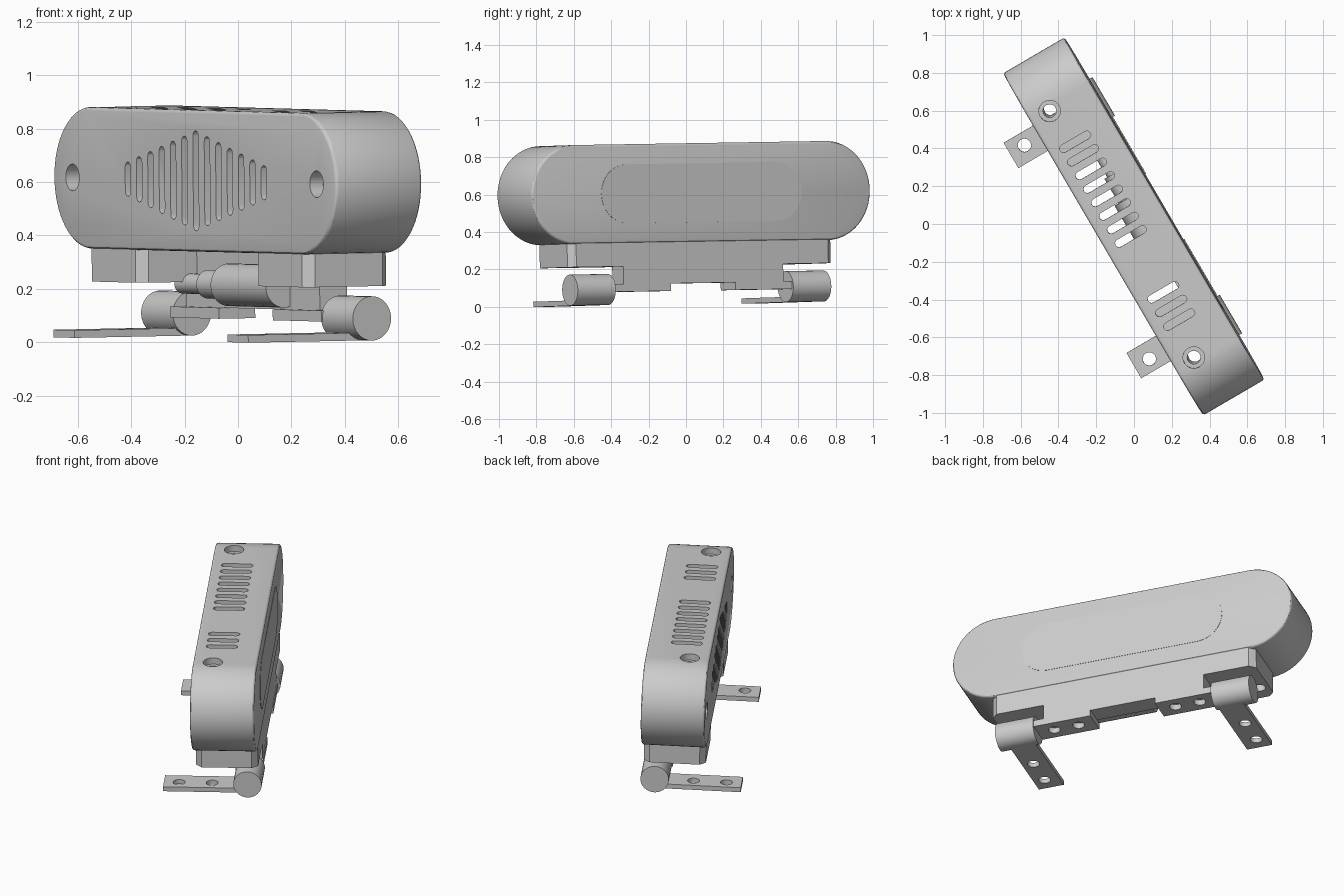
import bpy, bmesh
from math import pi, cos, sin, radians
from mathutils import Matrix

if "Cube" in bpy.data.objects:
    bpy.data.objects.remove(bpy.data.objects["Cube"])

grey = bpy.data.materials.new("plain_grey")
grey.use_nodes = True
grey.diffuse_color = (0.6, 0.6, 0.6, 1)
grey.node_tree.nodes["Principled BSDF"].inputs["Base Color"].default_value = (0.6, 0.6, 0.6, 1)

# Working frame: x along the body, y through its depth, z up; slightly tilted
FRAME = (Matrix.Translation((0.004, 0, 0)) @ Matrix.Rotation(radians(-59.7), 4, "Z")
         @ Matrix.Rotation(radians(1.0), 4, "X") @ Matrix.Rotation(radians(0.8), 4, "Y"))
PLANES = {"xy": lambda a, b, h: (a, b, h),
          "xz": lambda a, b, h: (a, h, b),
          "yz": lambda a, b, h: (h, a, b)}
MID = 0.608      # height of the body centre
HALF = 0.1875    # half depth of the body
parts = []


def stadium(a, b, length, width, upright=False, n=16):
    """Rounded slot outline; equal length and width give a circle."""
    r, s = width / 2, (length - width) / 2
    pts = []
    for i in range(2 * n + 2):
        side = 1 if i <= n else -1
        t = -pi / 2 + pi * (i - (side < 0)) / n
        p, q = side * s + r * cos(t), r * sin(t)
        pts.append((a - q, b + p) if upright else (a + p, b + q))
    return pts


def circle(a, b, r):
    return stadium(a, b, 2 * r, 2 * r)


def rect(a0, a1, b0, b1):
    return [(a0, b0), (a1, b0), (a1, b1), (a0, b1)]


def prism(bm, outline, lo, hi, plane, bevel=0):
    """Extrude an outline, optionally rounding the rims of both caps."""
    place = PLANES[plane]
    verts = [bm.verts.new(place(a, b, lo)) for a, b in outline]
    bottom = bm.faces.new(verts)
    made = bmesh.ops.extrude_face_region(bm, geom=[bottom], use_keep_orig=True)["geom"]
    top = [g for g in made if isinstance(g, bmesh.types.BMFace) and len(g.verts) == len(outline)][0]
    axis = {"xy": 2, "xz": 1, "yz": 0}[plane]
    for v in top.verts:
        v.co[axis] = hi
    bmesh.ops.remove_doubles(bm, verts=bm.verts[:], dist=1e-5)
    if bevel:
        rims = [e for e in bm.edges if abs(e.verts[0].co[axis] - e.verts[1].co[axis]) < 1e-6]
        bmesh.ops.bevel(bm, geom=rims, offset=bevel, segments=3, profile=0.5, affect="EDGES")


def make(name, shapes, bevel=0):
    bm = bmesh.new()
    for shape in shapes:
        prism(bm, *shape, bevel=bevel)
    bmesh.ops.recalc_face_normals(bm, faces=bm.faces[:])
    mesh = bpy.data.meshes.new(name)
    bm.to_mesh(mesh)
    bm.free()
    mesh.materials.append(grey)
    obj = bpy.data.objects.new(name, mesh)
    bpy.context.collection.objects.link(obj)
    obj.matrix_world = FRAME
    return obj


def part(name, shapes, cuts=(), bevel=0):
    """A finished part; each entry of cuts is a group of shapes to subtract."""
    obj = make(name, shapes, bevel)
    cutters = []
    for group in cuts:
        cutter = make("cutter", group)
        cutter.hide_render = True
        cutters.append(cutter)
        mod = obj.modifiers.new("cut", "BOOLEAN")
        mod.operation, mod.solver, mod.object = "DIFFERENCE", "EXACT", cutter
    if cutters:
        bpy.context.view_layer.update()
        done = bpy.data.meshes.new_from_object(
            obj.evaluated_get(bpy.context.evaluated_depsgraph_get()))
        obj.modifiers.clear()
        obj.data = done
        for cutter in cutters:
            bpy.data.objects.remove(cutter)
    parts.append(obj)


SIDES = (-1, 1)

# Body shell: cavity, vents, grille and screw holes
cavity = [(rect(-0.66, 0.66, -0.147, 0.147), MID - 0.225, MID + 0.225, "xy")]
floor_opening = [(rect(-0.41, 0.42, -0.14, 0.065), MID - 0.3, MID - 0.2, "xy")]
vents = [-0.547 + 0.083 * i for i in range(8)] + [0.376 + 0.084 * i for i in range(3)]
openings = [(stadium(u, -0.037, 0.185, 0.042, True, 6), MID + 0.2, MID + 0.3, "xy") for u in vents]
openings += [(stadium(0.01 + 0.084 * i, MID, 0.375 - 0.041 * abs(i), 0.04, True, 6),
              -0.25, -0.12, "xz") for i in range(-6, 7)]
openings += [(circle(s * 0.756, -0.072, 0.035), 0.3, 1, "xy") for s in SIDES]
openings += [(circle(s * 0.905, MID, 0.036), -0.25, 0.1, "xz") for s in SIDES]
counterbores = [(circle(s * 0.756, -0.072, 0.057), MID + 0.225, 1, "xy") for s in SIDES]
counterbores += [(circle(s * 0.905, MID, 0.05), -0.25, -0.13, "xz") for s in SIDES]
part("body_shell", [(stadium(0, MID, 2.098, 0.53, n=32), -HALF, HALF, "xz")],
     [cavity, floor_opening, openings, counterbores], bevel=0.014)

# Flush cover on the back
part("back_cover", [(stadium(0, MID, 1.24, 0.315), HALF - 0.003, HALF + 0.002, "xz")])

# Mounting bracket: two chamfered feet joined by a rear wall
half = [(0.42, 0.065), (0.42, -0.145), (0.455, -0.18), (0.78, -0.18),
        (0.815, -0.145), (0.815, 0.148), (0.78, 0.183)]
outline = half + [(-a, b) for a, b in reversed(half)]
part("mounting_bracket", [(outline, 0.22, 0.35, "xy")],
     [[(circle(s * 0.756, -0.072, 0.035), 0.1, 0.5, "xy") for s in SIDES]])
part("bracket_rear_wall", [(rect(-0.5, 0.49, 0.065, 0.183), 0.125, 0.23, "xy")])

# Stepped motor lying along the body
for name, r, u0, u1 in (("motor_body", 0.08, -0.14, 0.27), ("motor_gearbox", 0.054, -0.29, -0.13),
                        ("motor_shaft", 0.038, -0.48, -0.28)):
    part(name, [(circle(0.04, 0.213, r), u0, u1, "yz")])

# Hinges: barrel, outer leaf reaching forward, inner leaf under the wall
for s, side in ((-1, "right"), (1, "left")):
    def span(a, b):
        return sorted((s * a, s * b))
    part(side + "_hinge_barrel", [(circle(0.118, 0.0985, 0.083), *span(0.55, 0.785), "yz")])
    part(side + "_hinge_outer_leaf",
         [(rect(*span(0.567, 0.722), -0.382, 0.118), 0.0155, 0.044, "xy")],
         [[(circle(s * 0.655, v, 0.035), -0.1, 0.1, "xy") for v in (-0.293, -0.1)]])
    part(side + "_hinge_inner_leaf",
         [(rect(*span(0.2, 0.56), 0.03, 0.188), 0.085, 0.126, "xy")],
         [[(circle(s * u, 0.11, 0.035), 0, 0.12, "xy") for u in (0.3, 0.45)]])

# Smooth the round surfaces, keep the edges crisp
bpy.ops.object.select_all(action="DESELECT")
for obj in parts:
    obj.select_set(True)
bpy.context.view_layer.objects.active = parts[0]
bpy.ops.object.shade_smooth_by_angle(angle=radians(30))
